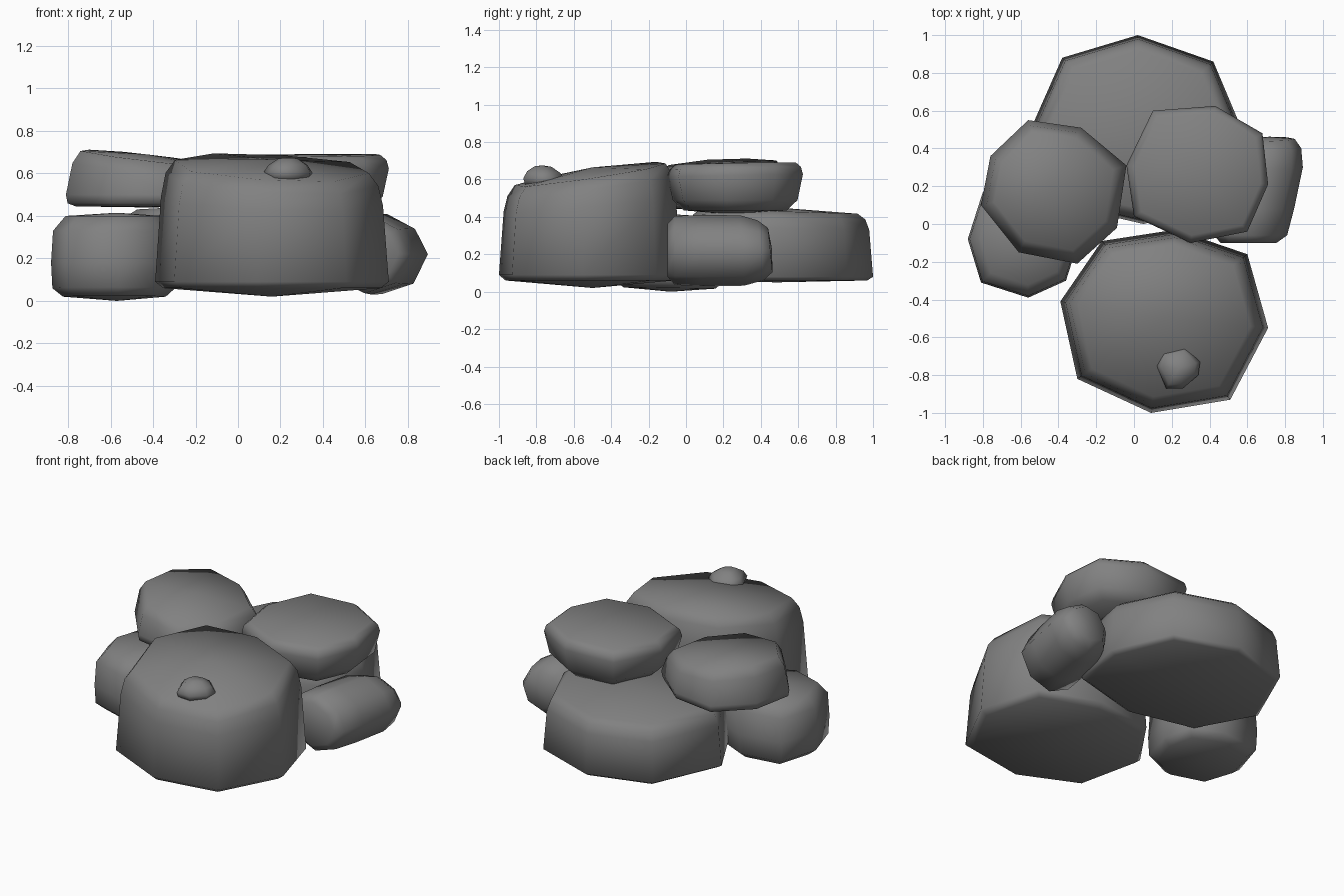
import bpy
import bmesh
from mathutils import Matrix, Vector

cube = bpy.data.objects.get("Cube")
if cube:
    bpy.data.objects.remove(cube, do_unlink=True)

stone = bpy.data.materials.new("stone grey")
stone.use_nodes = True
stone.diffuse_color = (0.22, 0.22, 0.22, 1)
stone.node_tree.nodes["Principled BSDF"].inputs["Base Color"].default_value = (0.22, 0.22, 0.22, 1)


def rock(name, outline, layers, low, high, tilt=(0, 0), matrix=None):
    """Stack scaled copies of an outline; each layer is (scale, height, tilt share)."""
    bm = bmesh.new()
    n = len(outline)
    centre = sum((Vector(p) for p in outline), Vector((0, 0))) / n
    slope = Vector(tilt)
    rings = []
    for scale, z, share in layers:
        ring = []
        for p in outline:
            d = (Vector(p) - centre) * scale
            ring.append(bm.verts.new((*(centre + d), z + share * slope.dot(d))))
        rings.append(ring)
    for a, b in zip(rings, rings[1:]):
        for i in range(n):
            j = (i + 1) % n
            bm.faces.new((a[i], a[j], b[j], b[i]))
    # Shallow fans close the underside and the top
    for ring, z in ((rings[0], low), (rings[-1], high)):
        tip = bm.verts.new((*centre, z))
        for i in range(n):
            bm.faces.new((ring[i], ring[(i + 1) % n], tip))
    if matrix:
        bm.transform(matrix)
    bmesh.ops.recalc_face_normals(bm, faces=bm.faces)
    for f in bm.faces:
        f.smooth = True
    mesh = bpy.data.meshes.new(name)
    bm.to_mesh(mesh)
    bm.free()
    mesh.materials.append(stone)
    obj = bpy.data.objects.new(name, mesh)
    bpy.context.collection.objects.link(obj)
    return obj


# Large boulders on the ground
rock("front_boulder",
     [(.09, -1), (.51, -.93), (.71, -.55), (.6, -.16), (.22, -.03), (-.17, -.09), (-.39, -.41), (-.3, -.82)],
     [(.93, .06, 0), (1, .09, 0), (.95, .47, .6), (.91, .57, .9), (.83, .63, 1)],
     .02, .665, (-.05, .15))
rock("back_boulder",
     [(.02, 1), (.42, .86), (.58, .48), (.5, .12), (.05, 0), (-.38, .1), (-.57, .45), (-.38, .88)],
     [(.94, .06, 0), (1, .08, 0), (.96, .34, .6), (.92, .4, 1), (.84, .43, 1)],
     .05, .45, (0, -.03))

# Smaller ground rocks
rock("left_rock",
     [(-.81, -.31), (-.56, -.39), (-.36, -.3), (-.29, -.08), (-.33, .12), (-.53, .21), (-.8, .17), (-.88, -.08)],
     [(.82, .02, .3), (.98, .06, .3), (1, .18, 0), (.97, .33, 0), (.78, .4, 0)],
     .0, .415, (0, -.05))

# Lying rock: stacked along its length, then turned towards the back
lay_down = Matrix(((1, 0, .22, 0), (0, 0, 1, 0), (0, 1, 0, 0), (0, 0, 0, 1)))
rock("right_rock",
     [(.83, .22), (.77, .34), (.64, .41), (.5, .38), (.43, .25), (.46, .1), (.61, .03), (.76, .08)],
     [(.74, -.1, 0), (.97, -.06, 0), (1, .08, 0), (.99, .3, .5), (.84, .4, 1), (.62, .45, 1)],
     -.1, .46, (0, -.1), lay_down)

# Upper rocks resting on the others
rock("upper_left_rock",
     [(-.56, .55), (-.28, .51), (-.04, .31), (-.09, -.02), (-.3, -.21), (-.61, -.15), (-.81, .1), (-.76, .36)],
     [(.88, .445, 0), (.98, .46, 0), (1, .5, 0), (.92, .62, .8), (.82, .675, 1)],
     .44, .69, (-.11, .05))
rock("upper_right_rock",
     [(.1, .6), (.43, .625), (.68, .48), (.71, .21), (.6, -.04), (.3, -.1), (0, .04), (-.04, .31)],
     [(.76, .435, 0), (.92, .49, 0), (1, .62, 1), (.97, .66, 1), (.89, .685, 1)],
     .41, .69, (.01, .02))

# Pebble on the front boulder
rock("pebble",
     [(.12, -.75), (.15, -.68), (.27, -.65), (.35, -.73), (.34, -.8), (.26, -.87), (.17, -.87)],
     [(.9, .57, 0), (1, .605, .3), (.8, .64, 1), (.4, .67, 1)],
     .55, .675, (0, -.05))
